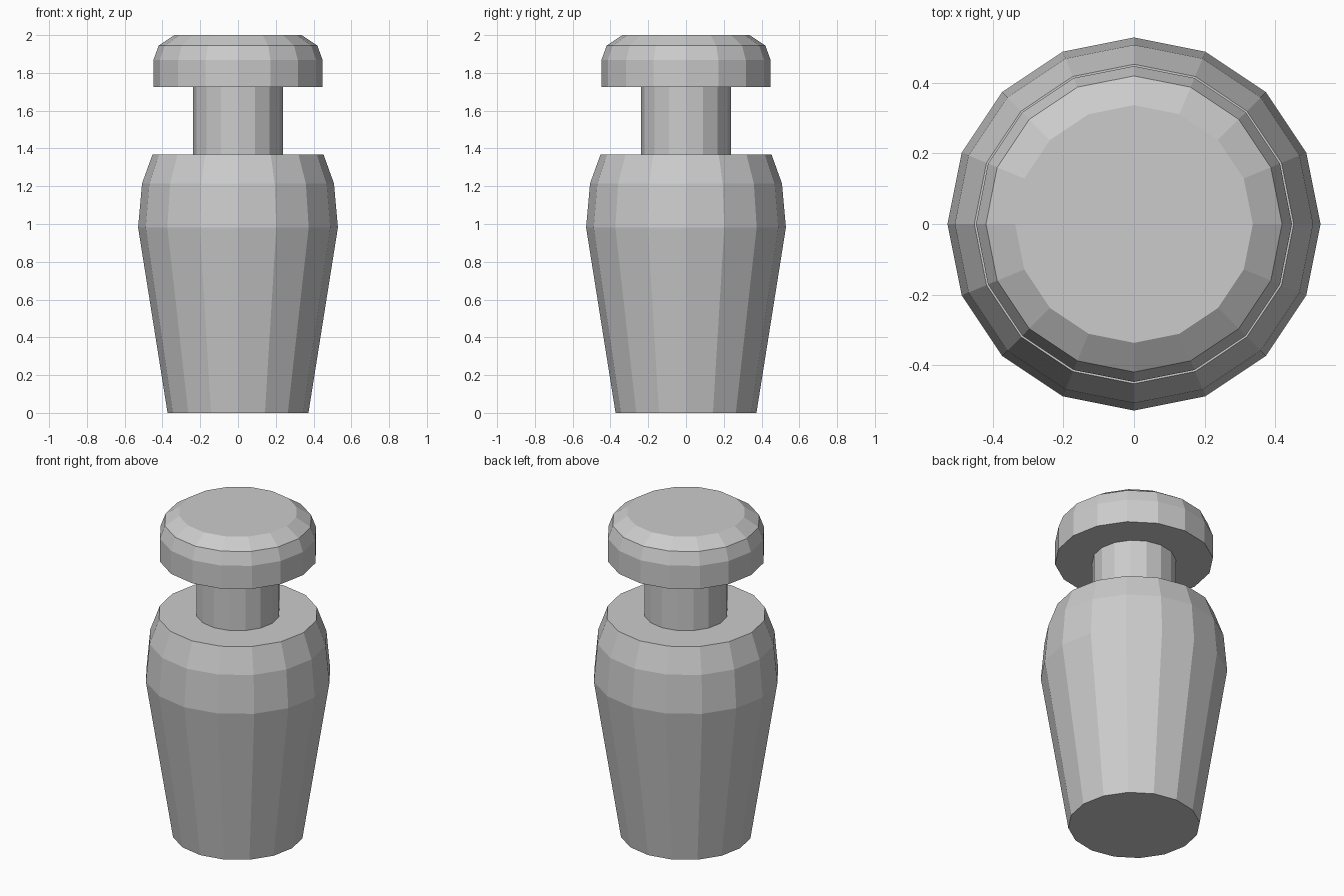
import bpy, bmesh
from math import cos, sin, tau

if "Cube" in bpy.data.objects:
    bpy.data.objects.remove(bpy.data.objects["Cube"])

SIDES = 16


def lathe(name, profile):
    """Revolve a (radius, z) profile into a closed, flat-shaded solid."""
    bm = bmesh.new()
    rings = [[bm.verts.new((r * cos(tau * i / SIDES), r * sin(tau * i / SIDES), z))
              for i in range(SIDES)] for r, z in profile]
    for low, high in zip(rings, rings[1:]):
        for i in range(SIDES):
            j = (i + 1) % SIDES
            bm.faces.new((low[i], low[j], high[j], high[i]))
    bm.faces.new(rings[0][::-1])
    bm.faces.new(rings[-1])
    bmesh.ops.recalc_face_normals(bm, faces=bm.faces)
    mesh = bpy.data.meshes.new(name)
    bm.to_mesh(mesh)
    bm.free()
    obj = bpy.data.objects.new(name, mesh)
    bpy.context.collection.objects.link(obj)
    return obj


# tapered body with rounded shoulder
body = [(0.373, 0.0), (0.529, 0.982), (0.508, 1.215), (0.453, 1.367)]
# narrow neck
neck = [(0.237, 1.367), (0.237, 1.724)]
# bevelled round head
head = [(0.448, 1.724), (0.448, 1.868), (0.42, 1.945), (0.337, 2.0)]

# one continuous turned solid
lathe("turned_peg", body + neck + head)
